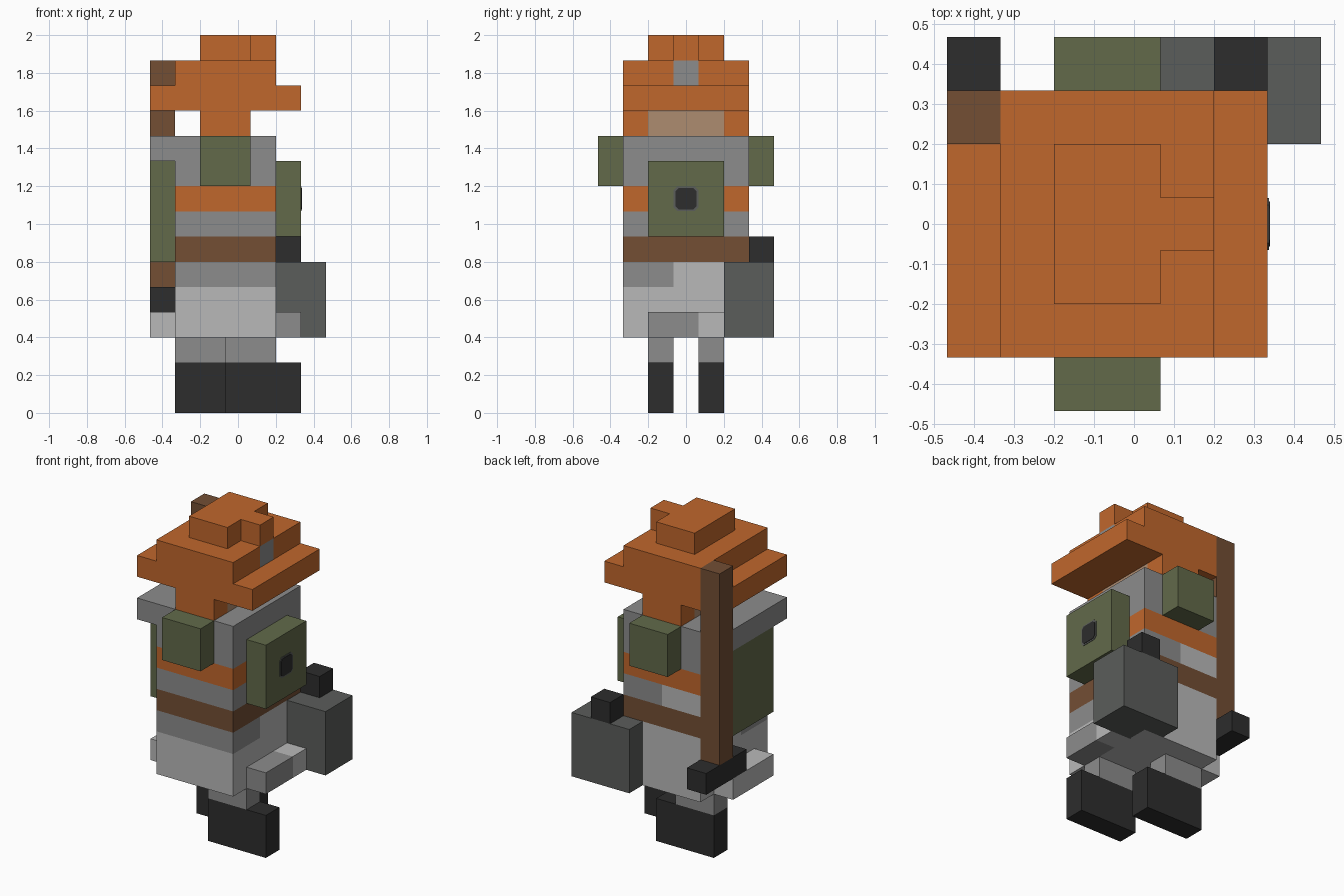
import bpy, bmesh, math
from mathutils import Matrix, Vector

cube = bpy.data.objects.get("Cube")
if cube:
    bpy.data.objects.remove(cube, do_unlink=True)

U = 2 / 15  # edge length of one block


def linear(c):
    c /= 255
    return c / 12.92 if c <= 0.04045 else ((c + 0.055) / 1.055) ** 2.4


def material(name, r, g, b):
    m = bpy.data.materials.new(name)
    col = (linear(r), linear(g), linear(b), 1)
    m.use_nodes = True
    m.diffuse_color = col
    bsdf = next(n for n in m.node_tree.nodes if n.type == 'BSDF_PRINCIPLED')
    bsdf.inputs["Base Color"].default_value = col
    bsdf.inputs["Roughness"].default_value = 0.9
    return m


orange = material("orange cloth", 192, 103, 44)
brown = material("brown leather", 115, 78, 52)
green = material("olive green", 98, 106, 74)
grey = material("mid grey", 140, 140, 140)
light = material("light grey", 185, 185, 185)
slate = material("slate grey", 91, 93, 91)
black = material("black", 45, 45, 45)
skin = material("tan skin", 174, 140, 112)


def finish(name, bm, mat):
    mesh = bpy.data.meshes.new(name)
    bm.to_mesh(mesh)
    bm.free()
    mesh.materials.append(mat)
    ob = bpy.data.objects.new(name, mesh)
    bpy.context.collection.objects.link(ob)
    return ob


def box(name, mat, x, y, z):
    """Box from block ranges: x and y count from the low corner, z from the ground."""
    lo = Vector((x[0] - 3.5, y[0] - 3.5, z[0])) * U
    hi = Vector((x[1] - 3.5, y[1] - 3.5, z[1])) * U
    bm = bmesh.new()
    bmesh.ops.create_cube(bm, size=1, matrix=Matrix.Translation((lo + hi) / 2)
                          @ Matrix.Diagonal((*(hi - lo), 1)))
    return finish(name, bm, mat)


def plate(name, mat, half, cut, x0, thick, zc):
    """Thin square plate with cut corners, facing +x."""
    a, b = half, half - cut
    pts = [(a, -b), (a, b), (b, a), (-b, a), (-a, b), (-a, -b), (-b, -a), (b, -a)]
    bm = bmesh.new()
    f = bm.faces.new([bm.verts.new((x0, y, zc + z)) for y, z in pts])
    ext = bmesh.ops.extrude_face_region(bm, geom=[f])["geom"]
    bmesh.ops.translate(bm, vec=(thick, 0, 0),
                        verts=[v for v in ext if isinstance(v, bmesh.types.BMVert)])
    bmesh.ops.recalc_face_normals(bm, faces=bm.faces)
    return finish(name, bm, mat)


# Legs and boots, one a stride ahead of the other
for side, x, y in (("right", 3, 2), ("left", 1, 4)):
    box(side + "_boot", black, (x, x + 3), (y, y + 1), (0, 2))
    box(side + "_leg", grey, (x, x + 2), (y, y + 1), (2, 3))

# Coat, built in coloured bands
BX, BY = (1, 5), (1, 6)
box("coat_skirt", light, BX, BY, (3, 5))
box("coat_waist_right", grey, BX, (1, 3), (5, 6))
box("coat_waist_left", light, BX, (3, 6), (5, 6))
box("belt", brown, BX, BY, (6, 7))
box("chest_right", grey, BX, (1, 3), (7, 8))
box("chest_left_front", grey, (3, 5), (3, 6), (7, 8))
box("chest_left_back", light, (1, 3), (3, 6), (7, 8))
box("sash", orange, BX, BY, (8, 9))
box("shoulders", grey, BX, BY, (9, 11))
box("collar_back", grey, (0, 1), (1, 5), (10, 11))

# Flared hem
box("hem_back", light, (0, 1), (2, 5), (3, 4))
box("hem_front_grey", grey, (5, 6), (2, 4), (3, 4))
box("hem_front_light", light, (5, 6), (4, 5), (3, 4))

# Shoulder pads and cloak
for side, y in (("right", 0), ("left", 6)):
    box(side + "_shoulder_pad", green, (2, 4), (y, y + 1), (9, 11))
box("cloak", green, (0, 1), (2, 5), (6, 10))

# Chest plate with emblem
box("chest_plate", green, (5, 6), (2, 5), (7, 10))
plate("emblem_rim", slate, 0.065, 0.018, 2.5 * U, 0.003, 8.5 * U)
plate("emblem", black, 0.056, 0.016, 2.5 * U, 0.006, 8.5 * U)

# Head
box("face", skin, (2, 4), (2, 5), (11, 12))
for side, y in (("right", 1), ("left", 5)):
    box(side + "_hair", orange, (2, 4), (y, y + 1), (11, 12))

# Hat
box("hat_brim", orange, (1, 6), BY, (12, 13))
box("hat_brim_back", orange, (0, 1), (1, 5), (12, 13))
box("hat_band_back", orange, (1, 4), BY, (13, 14))
for side, y in (("right", 1), ("left", 4)):
    box("hat_band_" + side, orange, (4, 5), (y, y + 2), (13, 14))
box("hat_badge", grey, (4, 5), (3, 4), (13, 14))
box("hat_crown", orange, (2, 4), (2, 5), (14, 15))
box("hat_crown_front", orange, (4, 5), (3, 4), (14, 15))

# Pole on the back with its black end
box("pole", brown, (0, 1), (5, 6), (5, 14))
box("pole_end", black, (0, 1), (4, 7), (4, 5))

# Carried block with handle
box("carried_block", slate, (4, 7), (5, 7), (3, 6))
box("carried_block_handle", black, (5, 6), (6, 7), (6, 7))
